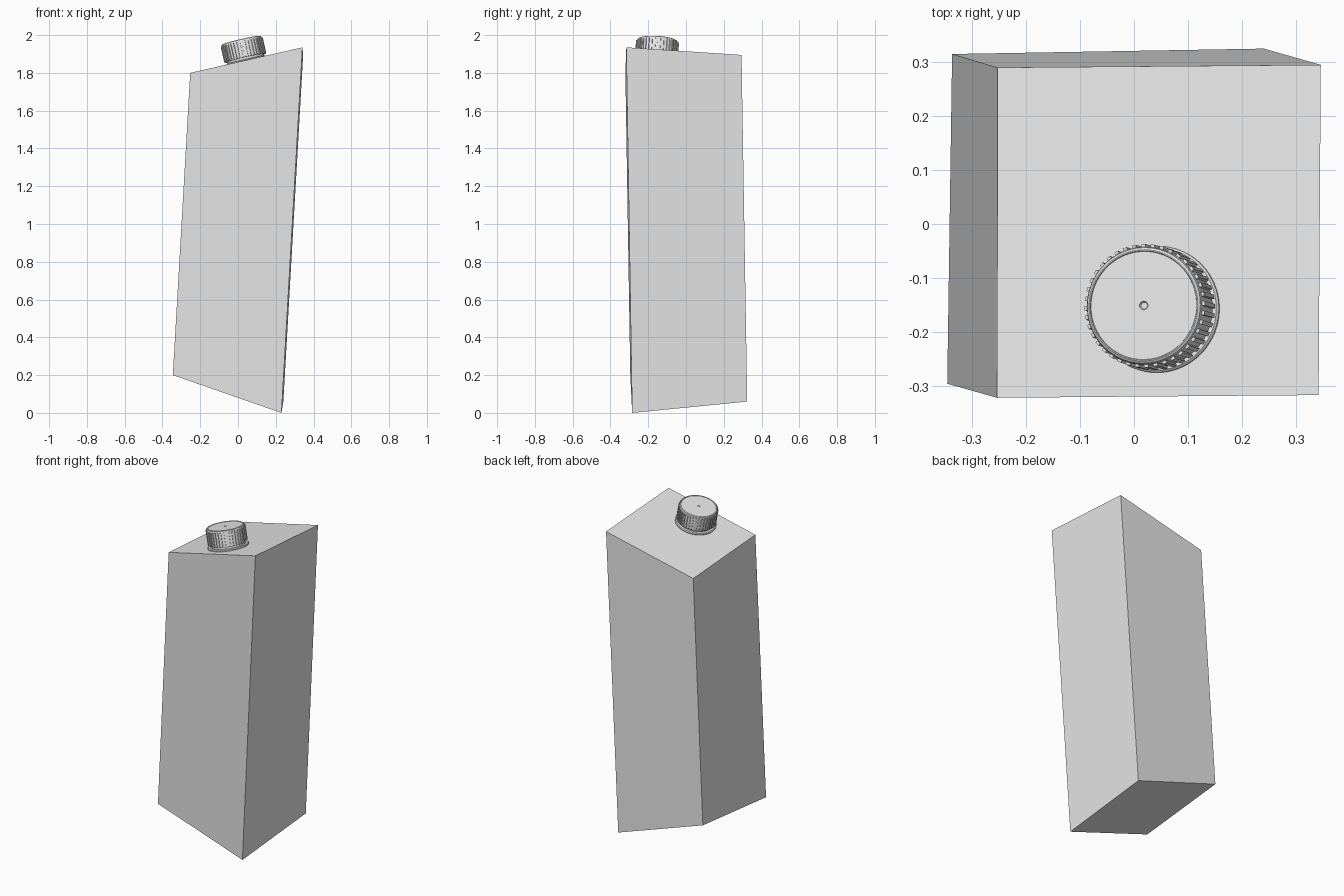
import bpy
import bmesh
import math
from mathutils import Matrix, Vector

cube = bpy.data.objects.get("Cube")
if cube:
    bpy.data.objects.remove(cube, do_unlink=True)

grey = bpy.data.materials.new("plain grey")
grey.use_nodes = True
grey.diffuse_color = (0.8, 0.8, 0.8, 1)
grey.node_tree.nodes["Principled BSDF"].inputs["Base Color"].default_value = (0.8, 0.8, 0.8, 1)


def finish(bm, name, matrix=None, smooth=False):
    """Turn a bmesh into a named object in the scene."""
    bmesh.ops.recalc_face_normals(bm, faces=bm.faces)
    mesh = bpy.data.meshes.new(name)
    bm.to_mesh(mesh)
    bm.free()
    mesh.materials.append(grey)
    obj = bpy.data.objects.new(name, mesh)
    bpy.context.collection.objects.link(obj)
    if matrix:
        obj.matrix_world = matrix
    if smooth:
        bpy.ops.object.select_all(action="DESELECT")
        obj.select_set(True)
        bpy.context.view_layer.objects.active = obj
        bpy.ops.object.shade_smooth_by_angle(angle=math.radians(30))
    return obj


def lathe(name, profile, matrix, sides=72):
    """Spin (radius, height) points into a closed round part."""
    bm = bmesh.new()
    rings = []
    for radius, height in profile:
        rings.append([bm.verts.new((radius * math.cos(math.tau * i / sides),
                                    radius * math.sin(math.tau * i / sides), height))
                      for i in range(sides)])
    for low, high in zip(rings, rings[1:]):
        for i in range(sides):
            j = (i + 1) % sides
            bm.faces.new((low[i], low[j], high[j], high[i]))
    bm.faces.new(rings[0])
    bm.faces.new(rings[-1])
    return finish(bm, name, matrix, smooth=True)


# Carton body: a leaning box with slanted ends
bottom = [(-0.345, -0.295, 0.2), (0.23, -0.285, 0), (0.24, 0.324, 0.06), (-0.336, 0.314, 0.255)]
top = [(-0.253, -0.321, 1.8), (0.341, -0.316, 1.935), (0.345, 0.294, 1.895), (-0.252, 0.289, 1.76)]
bm = bmesh.new()
low = [bm.verts.new(p) for p in bottom]
high = [bm.verts.new(p) for p in top]
bm.faces.new(low)
bm.faces.new(high)
for i in range(4):
    j = (i + 1) % 4
    bm.faces.new((low[i], low[j], high[j], high[i]))
finish(bm, "carton_body")

# Frame of the closure, standing square on the slanted top
corner = [Vector(p) for p in top]
normal = (corner[1] - corner[0]).cross(corner[3] - corner[0]).normalized()
seat = Matrix.Translation((0.044, -0.158, 1.856)) @ normal.to_track_quat("Z", "Y").to_matrix().to_4x4()

# Spout flange and neck under the cap
lathe("spout_flange", [(0.117, -0.004), (0.117, 0.006), (0.113, 0.01), (0.1, 0.01)], seat)
lathe("spout_neck", [(0.1, 0.0), (0.1, 0.04)], seat)

# Screw cap with rounded rim, shallow top recess and centre dimple
lathe("cap", [(0.1, 0.022), (0.109, 0.022), (0.109, 0.111), (0.107, 0.117), (0.103, 0.12),
              (0.101, 0.12), (0.1, 0.117), (0.008, 0.117), (0.006, 0.113)], seat)

# Grip ribs around the cap
bm = bmesh.new()
ribs = 40
for i in range(ribs):
    turn = Matrix.Rotation(math.tau * i / ribs, 4, "Z")
    place = turn @ Matrix.Translation((0.11, 0, 0.067)) @ Matrix.Diagonal((0.008, 0.008, 0.084, 1))
    bmesh.ops.create_cube(bm, size=1, matrix=place)
finish(bm, "cap_grip_ribs", seat)
